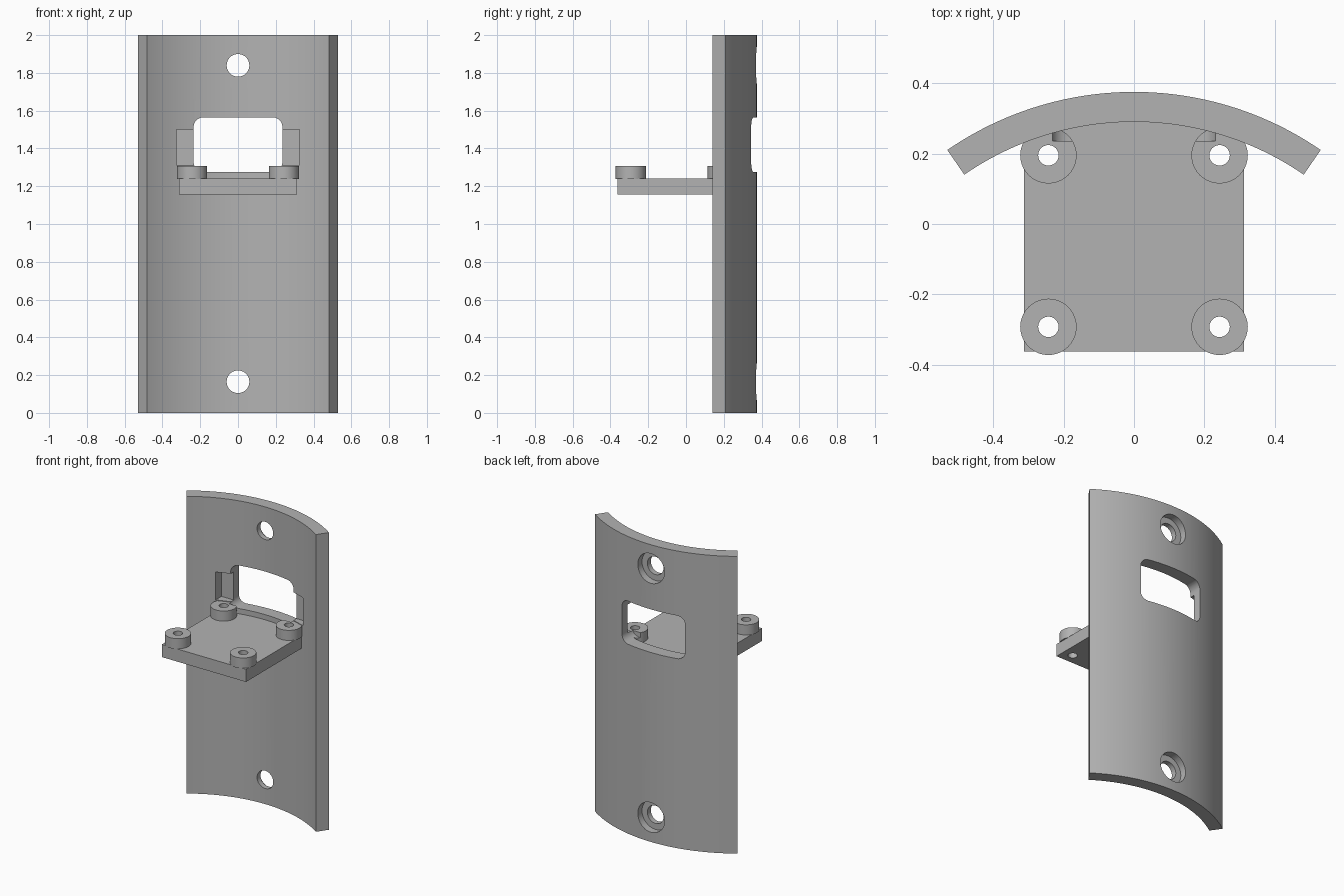
import bpy
import math

cube = bpy.data.objects.get("Cube")
if cube:
    bpy.data.objects.remove(cube, do_unlink=True)

grey = bpy.data.materials.new("plain grey")
grey.use_nodes = True
colour = (0.45, 0.45, 0.45, 1)
grey.diffuse_color = colour
grey.node_tree.nodes["Principled BSDF"].inputs["Base Color"].default_value = colour


def prism(name, outline, place, low, high):
    """Extrude a 2D outline between two depths; place maps (u, v, depth) to xyz."""
    n = len(outline)
    verts = [place(u, v, d) for d in (low, high) for u, v in outline]
    faces = [tuple(range(n)), tuple(range(2 * n - 1, n - 1, -1))]
    faces += [(i, i + n, (i + 1) % n + n, (i + 1) % n) for i in range(n)]
    mesh = bpy.data.meshes.new(name)
    mesh.from_pydata(verts, [], faces)
    mesh.materials.append(grey)
    obj = bpy.data.objects.new(name, mesh)
    bpy.context.collection.objects.link(obj)
    # Point every face outwards
    bpy.context.view_layer.objects.active = obj
    bpy.ops.object.mode_set(mode='EDIT')
    bpy.ops.mesh.select_all(action='SELECT')
    bpy.ops.mesh.normals_make_consistent(inside=False)
    bpy.ops.object.mode_set(mode='OBJECT')
    return obj


def upright(u, v, d):
    return (u, v, d)


def through(u, v, d):
    return (u, d, v)


def arc(cx, cy, r, start, end, steps):
    return [(cx + r * math.cos(a), cy + r * math.sin(a)) for a in
            (math.radians(start + (end - start) * i / steps) for i in range(steps + 1))]


def circle(cx, cy, r):
    return arc(cx, cy, r, 0, 360, 40)[:-1]


def rect(x0, x1, y0, y1):
    return [(x0, y0), (x1, y0), (x1, y1), (x0, y1)]


def rounded_rect(x0, x1, y0, y1, r):
    return (arc(x1 - r, y1 - r, r, 0, 90, 8) + arc(x0 + r, y1 - r, r, 90, 180, 8)
            + arc(x0 + r, y0 + r, r, 180, 270, 8) + arc(x1 - r, y0 + r, r, 270, 360, 8))


def combine(target, tool, operation):
    mod = target.modifiers.new(tool.name, 'BOOLEAN')
    mod.operation = operation
    mod.solver = 'EXACT'
    mod.object = tool
    bpy.context.view_layer.objects.active = target
    bpy.ops.object.modifier_apply(modifier=mod.name)
    bpy.data.objects.remove(tool, do_unlink=True)


# Curved wall panel
centre_y, half = -0.559, 34.57
profile = (arc(0, centre_y, 0.934, 90 - half, 90 + half, 48)
           + arc(0, centre_y, 0.849, 90 + half, 90 - half, 48))
bracket = prism("curved_wall_bracket", profile, upright, 0, 2)

# Shelf and its four standoffs
combine(bracket, prism("shelf", rect(-0.313, 0.313, -0.362, 0.305), upright, 1.155, 1.24), 'UNION')
posts = [(x, y) for x in (-0.243, 0.243) for y in (-0.292, 0.195)]
for x, y in posts:
    combine(bracket, prism("standoff", circle(x, y, 0.08), upright, 1.238, 1.308), 'UNION')

# Window and the shallow recess on its inner side
window = rounded_rect(-0.235, 0.235, 1.275, 1.565, 0.052)
combine(bracket, prism("window", window, through, 0.235, 0.6), 'DIFFERENCE')
combine(bracket, prism("recess", rect(-0.325, 0.325, 1.312, 1.5), through, 0.05, 0.288), 'DIFFERENCE')

# Screw holes through the standoffs
for x, y in posts:
    combine(bracket, prism("post_hole", circle(x, y, 0.029), upright, 1.1, 1.4), 'DIFFERENCE')

# Counterbored mounting holes in the wall
for z in (0.165, 1.84):
    combine(bracket, prism("wall_hole", circle(0, z, 0.06), through, 0.1, 0.6), 'DIFFERENCE')
    combine(bracket, prism("counterbore", circle(0, z, 0.1), through, 0.325, 0.6), 'DIFFERENCE')

# Smooth curves with crisp edges
bpy.ops.object.select_all(action='DESELECT')
bracket.select_set(True)
bpy.context.view_layer.objects.active = bracket
bpy.ops.object.shade_smooth_by_angle(angle=math.radians(30))
